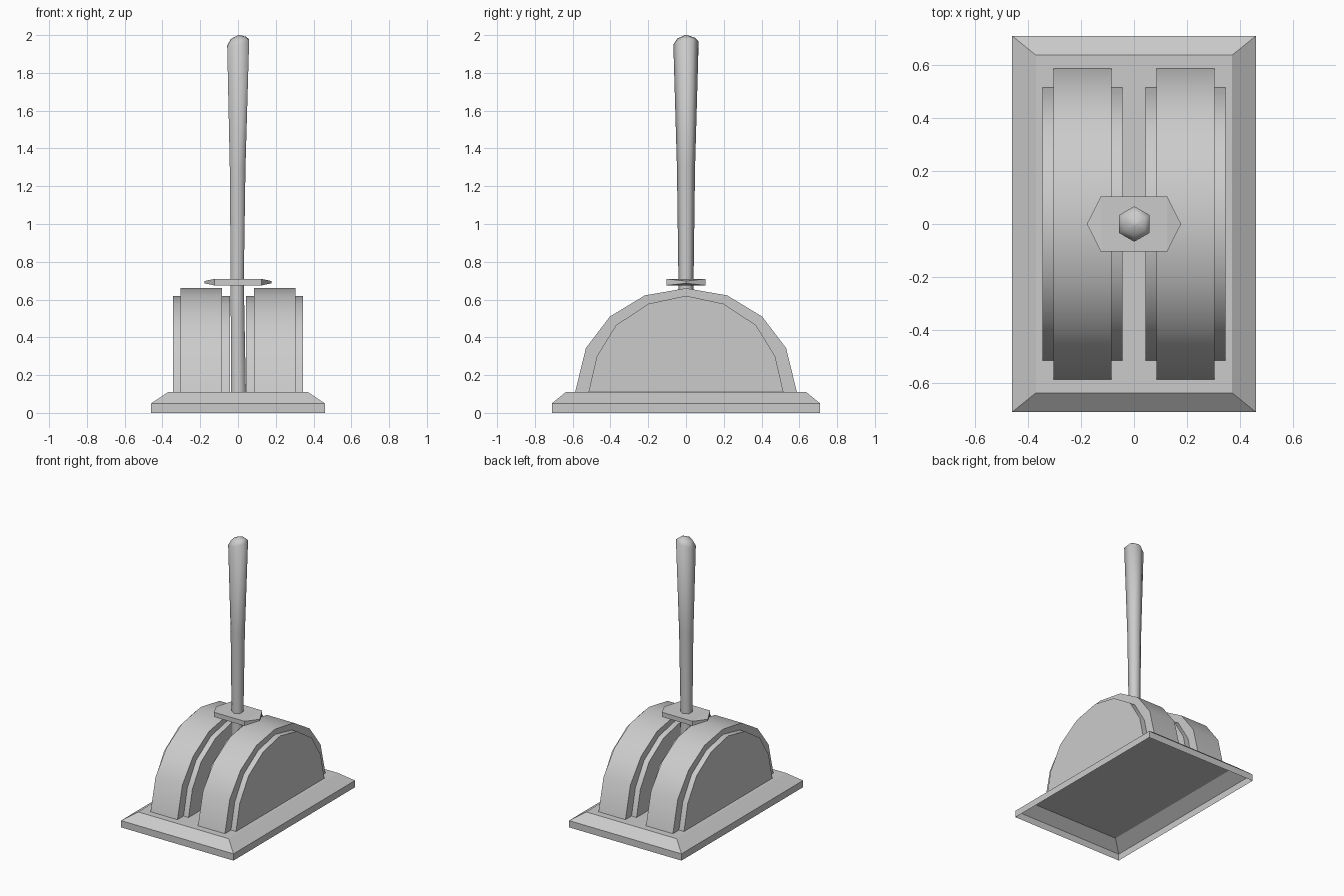
import bpy
import bmesh
from math import radians, sin, cos

if "Cube" in bpy.data.objects:
    bpy.data.objects.remove(bpy.data.objects["Cube"])

grey = bpy.data.materials.new("plain grey")
grey.use_nodes = True
COLOUR = (0.6, 0.6, 0.6, 1)
grey.diffuse_color = COLOUR
grey.node_tree.nodes["Principled BSDF"].inputs["Base Color"].default_value = COLOUR


def loft(name, rings, cap_start=True, cap_end=True, smooth=None):
    """Skin a stack of equal-length closed rings."""
    bm = bmesh.new()
    loops = [[bm.verts.new(p) for p in ring] for ring in rings]
    n = len(loops[0])
    for a, b in zip(loops, loops[1:]):
        for i in range(n):
            j = (i + 1) % n
            bm.faces.new((a[i], a[j], b[j], b[i]))
    if cap_start:
        bm.faces.new(loops[0][::-1])
    if cap_end:
        bm.faces.new(loops[-1])
    bm.normal_update()
    mesh = bpy.data.meshes.new(name)
    bm.to_mesh(mesh)
    bm.free()
    mesh.materials.append(grey)
    obj = bpy.data.objects.new(name, mesh)
    bpy.context.collection.objects.link(obj)
    if smooth:
        bpy.ops.object.select_all(action="DESELECT")
        obj.select_set(True)
        bpy.context.view_layer.objects.active = obj
        bpy.ops.object.shade_smooth_by_angle(angle=radians(smooth))
    return obj


def rect(hx, hy, z):
    return [(-hx, -hy, z), (hx, -hy, z), (hx, hy, z), (-hx, hy, z)]


# Hollow base: low walls, sloped shoulder and flat top, open underneath
loft("base", [rect(0.46, 0.71, 0), rect(0.46, 0.71, 0.05), rect(0.37, 0.637, 0.11)],
     cap_start=False)


# Domed housings: a tall narrow band over a lower wider core, one pair per side
def arch(half):
    return half + [(-y, z) for y, z in reversed(half[:-1])]


BAND = arch([(-0.587, 0.11), (-0.53, 0.343), (-0.403, 0.51), (-0.218, 0.622), (0, 0.66)])
CORE = arch([(-0.516, 0.11), (-0.472, 0.30), (-0.37, 0.465), (-0.197, 0.578), (0, 0.62)])

for side, s in (("right", -1), ("left", 1)):
    for part, profile, half_width in (("band", BAND, 0.11), ("core", CORE, 0.151)):
        centre = s * 0.194
        rings = [[(x, -y, z) for y, z in profile]
                 for x in (centre + half_width, centre - half_width)]
        loft(f"{side}_housing_{part}", [r[::-1] for r in rings], smooth=35)

# Collar plate round the lever, thinning to a point at each end
outline = [(-0.178, 0, 0.006), (-0.125, -0.104, 0.017), (0.125, -0.104, 0.017),
           (0.178, 0, 0.006), (0.125, 0.104, 0.017), (-0.125, 0.104, 0.017)]
collar = loft("collar_plate", [[(x, y, 0.692 + k * t) for x, y, t in outline] for k in (-1, 1)],
              cap_start=False, cap_end=False)
bm = bmesh.new()
bm.from_mesh(collar.data)
bm.verts.ensure_lookup_table()
for low in (True, False):
    v = bm.verts[0:6] if low else bm.verts[6:12]
    for ids in ((0, 1, 5), (1, 2, 4, 5), (2, 3, 4)):
        bm.faces.new([v[i] for i in (ids[::-1] if low else ids)])
bm.to_mesh(collar.data)
bm.free()


# Six-sided lever, widening upward to a slightly tilted rounded end
def hexagon(cx, r, z, tilt_x=0, tilt_y=0):
    points = []
    for i in range(6):
        x, y = r * cos(radians(30 + 60 * i)), r * sin(radians(30 + 60 * i))
        points.append((cx + x, y, z + tilt_x * x + tilt_y * y))
    return points


loft("lever", [hexagon(0.002, 0.046, 0.11), hexagon(-0.004, 0.04, 0.7),
               hexagon(-0.002, 0.048, 1.3), hexagon(0.001, 0.067, 1.958, 0.28, 0.12),
               hexagon(0.002, 0.046, 1.984, 0.15, 0.06), hexagon(0.006, 0.006, 2.0)],
     cap_start=False, smooth=80)
